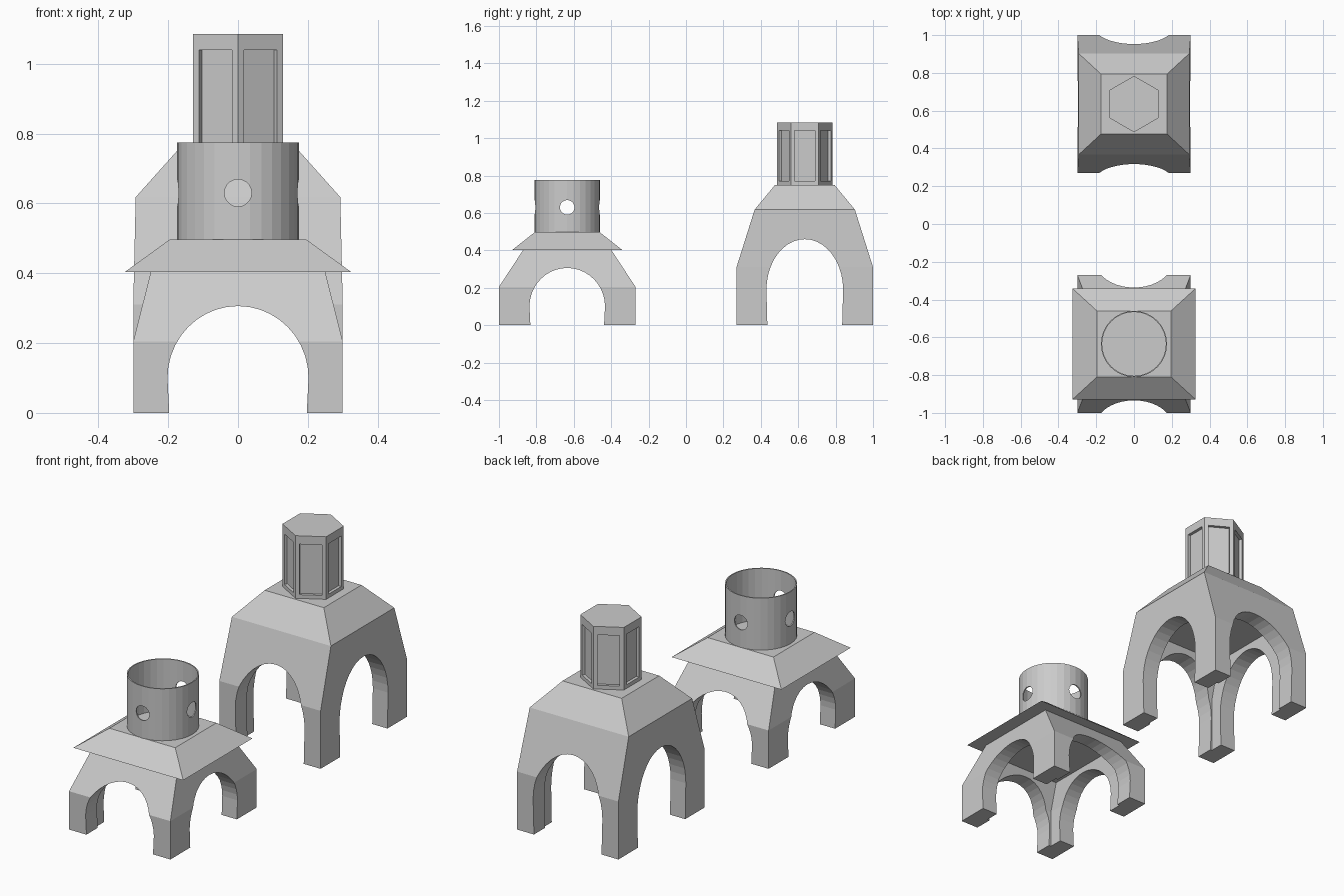
import bpy, bmesh, math
from mathutils import Vector

if "Cube" in bpy.data.objects:
    bpy.data.objects.remove(bpy.data.objects["Cube"])

def finish(name, bm, loc):
    bmesh.ops.recalc_face_normals(bm, faces=bm.faces)
    me = bpy.data.meshes.new(name)
    bm.to_mesh(me)
    bm.free()
    ob = bpy.data.objects.new(name, me)
    ob.location = loc
    bpy.context.collection.objects.link(ob)
    return ob

def skin(name, rings, loc):
    """Closed solid through a list of matching point rings."""
    bm = bmesh.new()
    loops = [[bm.verts.new(p) for p in r] for r in rings]
    n = len(loops[0])
    for a, b in zip(loops, loops[1:]):
        for i in range(n):
            j = (i + 1) % n
            bm.faces.new((a[i], a[j], b[j], b[i]))
    bm.faces.new(loops[0])
    bm.faces.new(loops[-1])
    return finish(name, bm, loc)

def tapered(name, levels, loc):
    """Rectangular loft; levels are (half_x, half_y, z)."""
    return skin(name, [[(-x, -y, z), (x, -y, z), (x, y, z), (-x, y, z)]
                       for x, y, z in levels], loc)

def arch_cutter(spring, top, half, along_x, loc):
    pts = [(-half + .005, -.1), (half - .005, -.1), (half - .005, 0)]
    pts += [(half * math.cos(math.pi * i / 20),
             spring + (top - spring) * math.sin(math.pi * i / 20)) for i in range(21)]
    pts.append((-half + .005, 0))
    return skin("arch_cutter", [[(s, u, z) if along_x else (u, s, z) for u, z in pts]
                                for s in (-.6, .6)], loc)

def cut(ob, cutters):
    for c in cutters:
        m = ob.modifiers.new("cut", 'BOOLEAN')
        m.operation = 'DIFFERENCE'
        m.solver = 'EXACT'
        m.object = c
    bpy.context.view_layer.update()
    dg = bpy.context.evaluated_depsgraph_get()
    me = bpy.data.meshes.new_from_object(ob.evaluated_get(dg))
    ob.modifiers.clear()
    ob.data = me
    for c in cutters:
        bpy.data.objects.remove(c)

def circle(r, n, z):
    return [(r * math.cos(2 * math.pi * i / n), r * math.sin(2 * math.pi * i / n), z)
            for i in range(n)]

SMALL, TALL = (0, -.635, 0), (0, .635, 0)

# small four-legged base: arches on all sides, flat ceiling inside
small = tapered("small_arched_base", [(.3, .365, 0), (.3, .365, .205), (.25, .235, .403)], SMALL)
cut(small, [tapered("room", [(.21, .27, -.1), (.21, .27, .2), (.19, .205, .335)], SMALL),
            arch_cutter(.1, .306, .202, True, SMALL),
            arch_cutter(.1, .306, .202, False, SMALL)])

# overhanging hipped roof
tapered("small_roof", [(.325, .293, .403), (.195, .174, .497)], SMALL)

# thin open drum with four round holes
drum = skin("drum", [circle(.175, 32, .496), circle(.175, 32, .775)], SMALL)
holes = [skin("bore", [circle(.169, 32, .4), circle(.169, 32, .9)], SMALL)]
for along_x in (True, False):
    holes.append(skin("hole", [[(s, u, v + .63) if along_x else (u, s, v + .63)
                                for u, v, _ in circle(.039, 20, 0)] for s in (-.3, .3)], SMALL))
cut(drum, holes)

# tall four-legged base with hipped top
tall = tapered("tall_arched_base", [(.3, .365, 0), (.3, .365, .31), (.293, .268, .618),
                                    (.175, .159, .75)], TALL)
cut(tall, [tapered("room", [(.21, .27, -.1), (.21, .27, .3), (.205, .215, .49)], TALL),
           arch_cutter(.19, .46, .205, True, TALL),
           arch_cutter(.19, .46, .205, False, TALL)])

# hexagonal lantern with a recessed panel on each face
bm = bmesh.new()
R, Z0, Z1 = .149, .749, 1.085
corners = [Vector((R * math.sin(math.pi * i / 3), R * math.cos(math.pi * i / 3), 0))
           for i in range(6)]
for i in range(6):
    a, b = corners[i], corners[(i + 1) % 6]
    inward = -(a + b).normalized() * .016
    def rect(t, lo, hi, off):
        p, q = a.lerp(b, t) + off, b.lerp(a, t) + off
        return [bm.verts.new((v.x, v.y, z)) for v, z in ((p, lo), (q, lo), (q, hi), (p, hi))]
    loops = [rect(0, Z0, Z1, Vector()), rect(.135, .77, 1.04, Vector()),
             rect(.135, .77, 1.04, inward)]
    for m, n in zip(loops, loops[1:]):
        for k in range(4):
            bm.faces.new((m[k], m[(k + 1) % 4], n[(k + 1) % 4], n[k]))
    bm.faces.new(loops[-1])
for z in (Z0, Z1):
    bm.faces.new([bm.verts.new((c.x, c.y, z)) for c in corners])
bmesh.ops.remove_doubles(bm, verts=bm.verts, dist=1e-4)
finish("lantern", bm, TALL)
